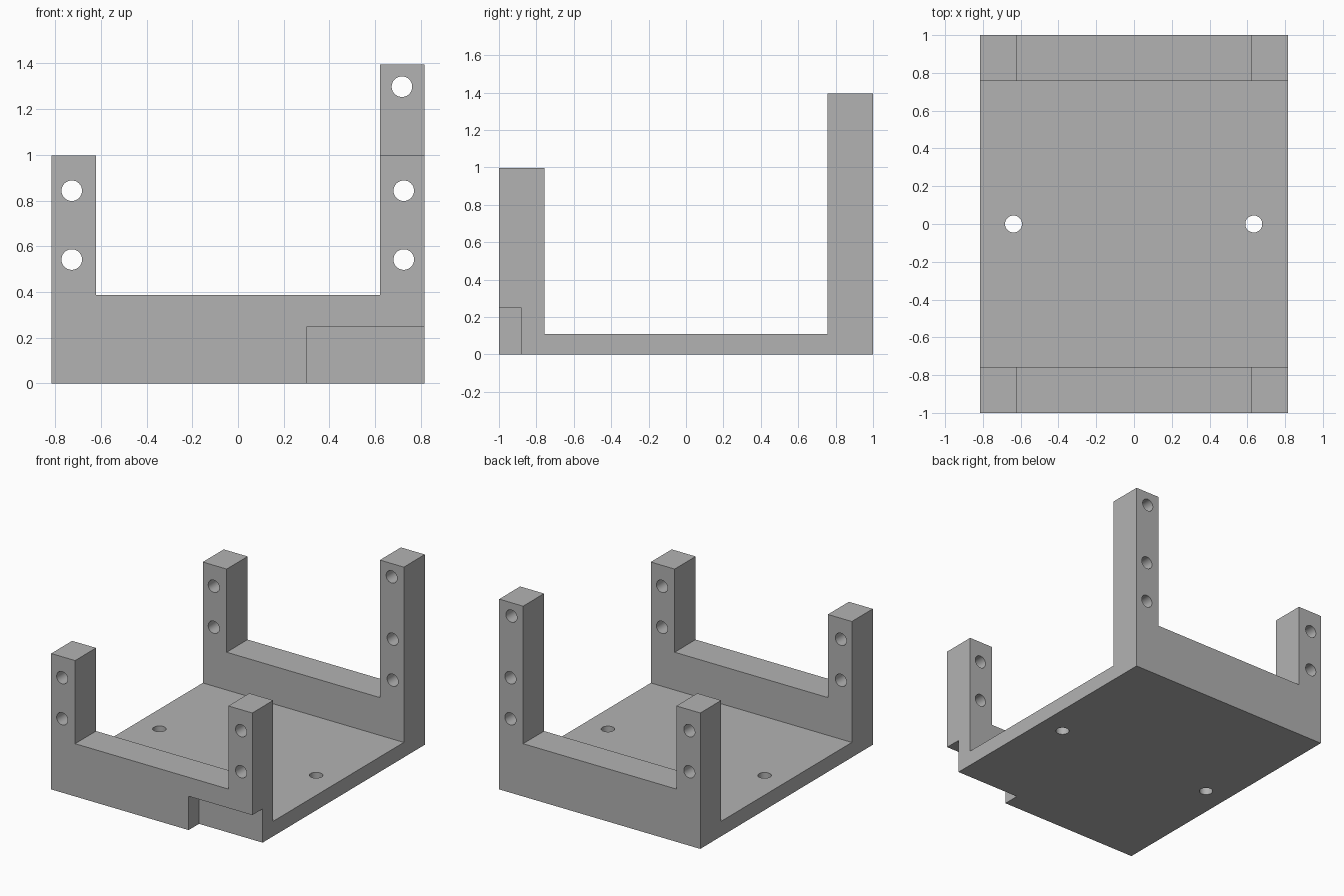
import bpy, bmesh, math
from mathutils import Matrix, Vector

default = bpy.data.objects.get("Cube")
if default:
    bpy.data.objects.remove(default, do_unlink=True)

HALF_W, POST_X, WALL_Y = 0.816, 0.622, 0.757
FLOOR_Z, RAIL_Z, POST_Z, TALL_Z = 0.11, 0.387, 0.997, 1.396
HOLE_R = 0.045

grey = bpy.data.materials.new("plain grey")
grey.use_nodes = True
colour = (0.448, 0.448, 0.448, 1)
grey.diffuse_color = colour
grey.node_tree.nodes["Principled BSDF"].inputs["Base Color"].default_value = colour


def make_object(name, bm):
    bmesh.ops.recalc_face_normals(bm, faces=bm.faces)
    mesh = bpy.data.meshes.new(name)
    bm.to_mesh(mesh)
    bm.free()
    mesh.materials.append(grey)
    obj = bpy.data.objects.new(name, mesh)
    bpy.context.collection.objects.link(obj)
    return obj


def box(name, low, high):
    low, high = Vector(low), Vector(high)
    bm = bmesh.new()
    bmesh.ops.create_cube(bm, size=1, matrix=Matrix.Translation((low + high) / 2)
                          @ Matrix.Diagonal((*(high - low), 1)))
    return make_object(name, bm)


def drill(name, centre, axis):
    bm = bmesh.new()
    turn = Matrix.Rotation(math.pi / 2, 4, 'X') if axis == 'Y' else Matrix()
    bmesh.ops.create_cone(bm, cap_ends=True, segments=48, radius1=HOLE_R,
                          radius2=HOLE_R, depth=3 if axis == 'Y' else 0.5,
                          matrix=Matrix.Translation(centre) @ turn)
    return make_object(name, bm)


# Body: side profile of floor and end walls, extruded across the width
profile = [(-1, 0), (1, 0), (1, TALL_Z), (WALL_Y, TALL_Z), (WALL_Y, FLOOR_Z),
           (-WALL_Y, FLOOR_Z), (-WALL_Y, POST_Z), (-1, POST_Z)]
bm = bmesh.new()
side = bm.faces.new([bm.verts.new((-HALF_W, y, z)) for y, z in profile])
grown = bmesh.ops.extrude_face_region(bm, geom=[side])
bmesh.ops.translate(bm, vec=(2 * HALF_W, 0, 0),
                    verts=[v for v in grown["geom"] if isinstance(v, bmesh.types.BMVert)])
bracket = make_object("mounting_bracket", bm)

# Cutters: openings between posts, shorter back right post, front corner notch
cutters = [
    box("post_gap_cutter", (-POST_X, -2, RAIL_Z), (POST_X, 2, 2)),
    box("short_post_cutter", (-1, 0, POST_Z), (0, 2, 2)),
    box("corner_notch_cutter", (0.30, -2, -1), (2, -0.88, 0.248)),
]
# Holes through the posts and the floor
for x in (-0.727, 0.725):
    for z in (0.542, 0.843):
        cutters.append(drill("post_hole_cutter", (x, 0, z), 'Y'))
cutters.append(drill("tall_post_hole_cutter", (0.717, 0, 1.298), 'Y'))
for x in (-0.638, 0.634):
    cutters.append(drill("floor_hole_cutter", (x, 0, 0), 'Z'))

for cutter in cutters:
    cutter.hide_render = True
    cut = bracket.modifiers.new(cutter.name, 'BOOLEAN')
    cut.operation = 'DIFFERENCE'
    cut.solver = 'EXACT'
    cut.object = cutter

# Bake the cuts and remove the cutters
graph = bpy.context.evaluated_depsgraph_get()
finished = bpy.data.meshes.new_from_object(bracket.evaluated_get(graph))
bracket.modifiers.clear()
bracket.data = finished
finished.name = "mounting_bracket"
finished.materials.clear()
finished.materials.append(grey)
for polygon in finished.polygons:
    polygon.material_index = 0
for cutter in cutters:
    bpy.data.objects.remove(cutter, do_unlink=True)

# Smooth hole walls, crisp edges
for obj in bpy.context.selected_objects:
    obj.select_set(False)
bracket.select_set(True)
bpy.context.view_layer.objects.active = bracket
bpy.ops.object.shade_smooth_by_angle(angle=math.radians(30))
